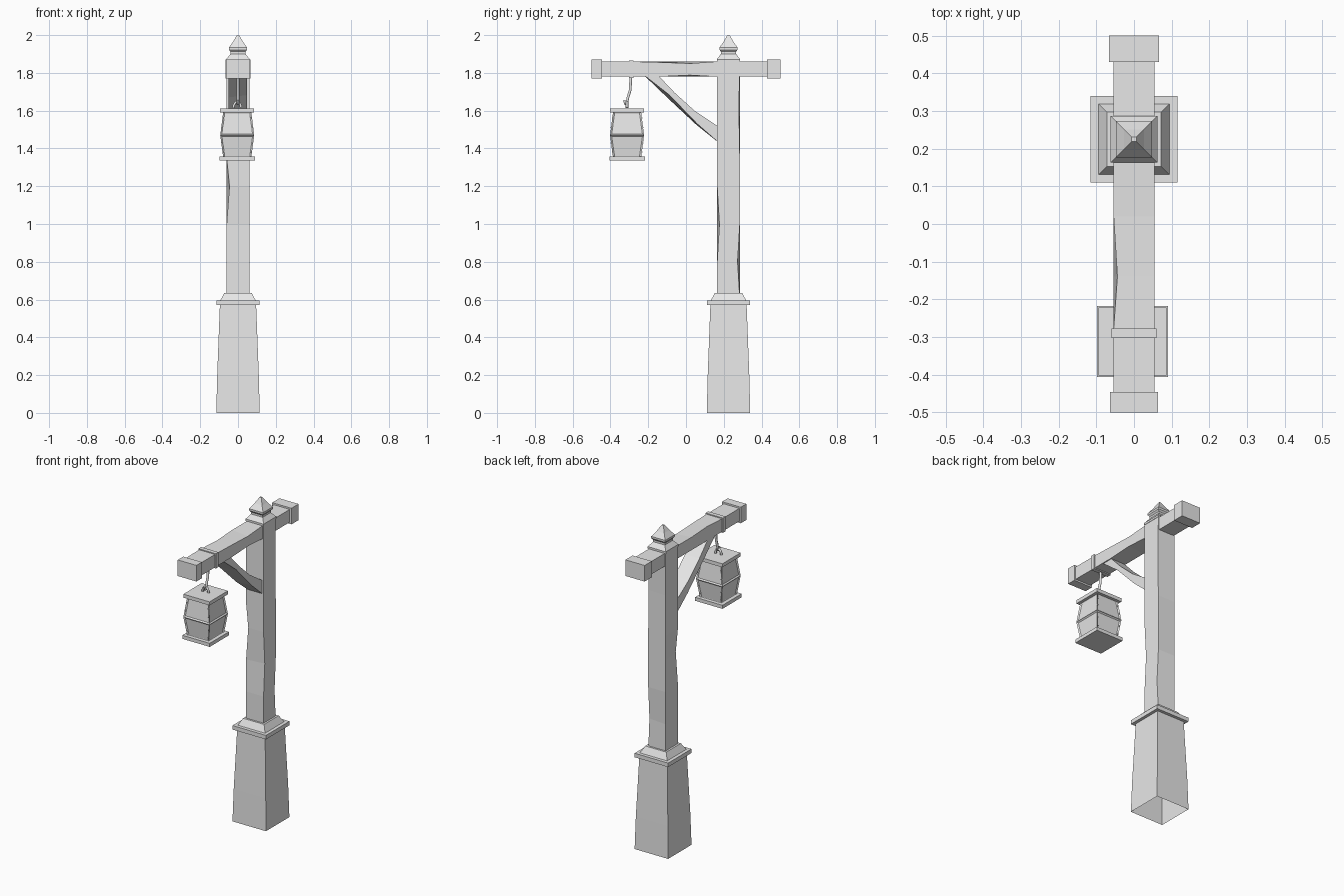
import bpy
import bmesh
import math
from mathutils import Vector

cube = bpy.data.objects.get("Cube")
if cube:
    bpy.data.objects.remove(cube, do_unlink=True)

grey = bpy.data.materials.new("plain grey")
grey.use_nodes = True
grey.diffuse_color = (0.8, 0.8, 0.8, 1)
grey.node_tree.nodes["Principled BSDF"].inputs["Base Color"].default_value = (0.8, 0.8, 0.8, 1)

CORNERS = [(-1, -1), (1, -1), (1, 1), (-1, 1)]
POST_Y = 0.225
LAMP = Vector((-0.004, -0.312, 0))


def finish(name, bm):
    bmesh.ops.recalc_face_normals(bm, faces=bm.faces)
    mesh = bpy.data.meshes.new(name)
    bm.to_mesh(mesh)
    bm.free()
    mesh.materials.append(grey)
    obj = bpy.data.objects.new(name, mesh)
    bpy.context.collection.objects.link(obj)
    return obj


def loft(rings, cap_start=True, cap_end=True):
    """Skin a list of four-cornered rings into a solid."""
    bm = bmesh.new()
    rows = [[bm.verts.new(p) for p in ring] for ring in rings]
    for a, b in zip(rows, rows[1:]):
        for i in range(4):
            j = (i + 1) % 4
            bm.faces.new((a[i], a[j], b[j], b[i]))
    if cap_start:
        bm.faces.new(rows[0][::-1])
    if cap_end:
        bm.faces.new(rows[-1])
    return bm


def square(x, y, half, z):
    return [Vector((x + sx * half, y + sy * half, z)) for sx, sy in CORNERS]


def turned(name, x, y, profile, **caps):
    return finish(name, loft([square(x, y, h, z) for h, z in profile], **caps))


def box(name, x, y0, y1, half, z0, z1):
    rings = [[Vector((x + sx * half, y, (z0 + z1) / 2 + sz * (z1 - z0) / 2))
              for sx, sz in CORNERS] for y in (y0, y1)]
    return finish(name, loft(rings))


def rod(name, points, radius):
    curve = bpy.data.curves.new(name, "CURVE")
    curve.dimensions = "3D"
    curve.bevel_depth = radius
    curve.bevel_resolution = 1
    curve.use_fill_caps = True
    spline = curve.splines.new("POLY")
    spline.points.add(len(points) - 1)
    for point, co in zip(spline.points, points):
        point.co = (*co, 1)
    curve.materials.append(grey)
    obj = bpy.data.objects.new(name, curve)
    bpy.context.collection.objects.link(obj)
    return obj


# Flared plinth, open underneath, with a bevelled ledge
turned("plinth", 0, POST_Y,
       [(0.115, 0), (0.110, 0.2), (0.096, 0.57), (0.115, 0.57),
        (0.115, 0.595), (0.094, 0.595), (0.072, 0.635)], cap_start=False)

# Hewn post: single corners are chipped inward at some heights
post = [square(0, POST_Y, 0.06, z) for z in (0.6, 0.8, 1.0, 1.2, 1.35, 1.6, 1.87)]
post[1][2].y -= 0.012
post[2][1].y += 0.012
post[3][0].x += 0.015
post[5][2].y -= 0.005
finish("post", loft(post))

# Finial
turned("finial", 0, POST_Y,
       [(0.062, 1.86), (0.062, 1.872), (0.040, 1.9), (0.040, 1.912),
        (0.048, 1.922), (0.048, 1.934), (0.026, 1.965), (0.006, 2.0)])

# Hewn crossbeam with end blocks and strap
beam = [[Vector((sx * 0.054, y, 1.82 + sz * 0.04)) for sx, sz in CORNERS]
        for y in (-0.46, -0.28, -0.14, 0.02, 0.16, 0.45)]
beam[2][3].x += 0.010
beam[2][2].z -= 0.004
beam[3][2].z -= 0.010
beam[3][1].z += 0.008
finish("crossbeam", loft(beam))
box("front_end_block", 0, -0.5, -0.446, 0.064, 1.77, 1.87)
box("back_end_block", 0, 0.43, 0.5, 0.066, 1.77, 1.87)
box("beam_strap", 0, -0.303, -0.277, 0.06, 1.774, 1.866)

# Bowed diagonal brace, lower edge twisted on one side
brace = []
for upper, lower, twist in (((-0.15, 1.79), (-0.225, 1.79), 0.0),
                            ((-0.06, 1.695), (-0.1, 1.67), 0.025),
                            ((0.045, 1.6), (0.055, 1.525), 0.01),
                            ((0.18, 1.51), (0.18, 1.425), 0.0)):
    brace.append([Vector((-0.05, *lower)),
                  Vector((0.048, lower[0] + twist / 2, lower[1] + twist / 2)),
                  Vector((0.048, *upper)), Vector((-0.05, *upper))])
finish("diagonal_brace", loft(brace))

# Hook hanging from the strap, and the ring it holds
rod("hook", [(0, -0.292, 1.79), (0, -0.295, 1.71), (0, -0.308, 1.668),
             (0, -0.312, 1.64), (0, -0.322, 1.636), (0, -0.326, 1.655)], 0.008)
ring = []
for i in range(9):
    a = math.pi * i / 8
    ring.append(LAMP + Vector((0.02 * math.cos(a), 0, 1.615 + 0.032 * math.sin(a))))
rod("lantern_ring", ring, 0.007)

# Lantern: bulging body with recessed panes between two plates
body = loft([square(LAMP.x, LAMP.y, h, z)
             for h, z in ((0.074, 1.35), (0.09, 1.47), (0.074, 1.595))])
bmesh.ops.recalc_face_normals(body, faces=body.faces)
sides = [f for f in body.faces if abs(f.normal.z) < 0.5]
bmesh.ops.inset_individual(body, faces=sides, thickness=0.012, depth=-0.006)
finish("lantern_body", body)
for name, z0, z1 in (("lantern_base", 1.335, 1.357), ("lantern_lid", 1.59, 1.612)):
    turned(name, LAMP.x, LAMP.y, [(0.094 if z0 < 1.5 else 0.09, z) for z in (z0, z1)])

# Rivets on the lantern frame
rivets = bmesh.new()
for sx, sy in CORNERS:
    for z in (1.38, 1.43, 1.51, 1.56):
        half = 0.09 - abs(z - 1.47) * 0.13
        made = bmesh.ops.create_cube(rivets, size=0.005)["verts"]
        spot = Vector((LAMP.x + sx * (half - 0.006), LAMP.y + sy * half, z))
        bmesh.ops.translate(rivets, verts=made, vec=spot)
finish("lantern_rivets", rivets)
